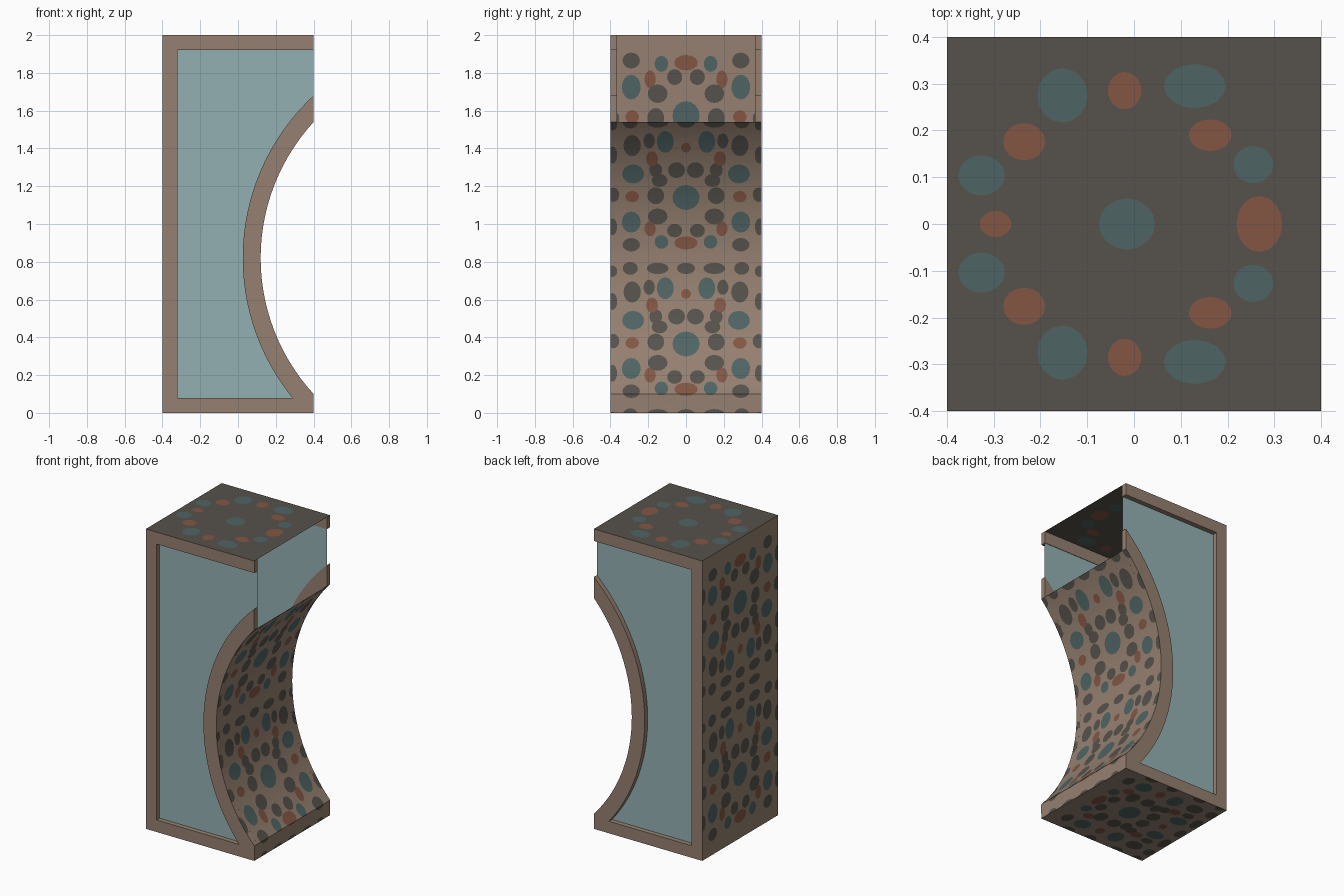
import bpy, bmesh, math
from mathutils import Vector
from mathutils.geometry import delaunay_2d_cdt

if "Cube" in bpy.data.objects:
    bpy.data.objects.remove(bpy.data.objects["Cube"])


def srgb(r, g, b):
    f = lambda c: c / 12.92 if c <= 0.04045 else ((c + 0.055) / 1.055) ** 2.4
    return (f(r / 255), f(g / 255), f(b / 255), 1)


def material(name, col):
    m = bpy.data.materials.new(name)
    m.diffuse_color = srgb(*col)
    m.use_nodes = True
    m.node_tree.nodes["Principled BSDF"].inputs["Base Color"].default_value = m.diffuse_color
    return m


BROWN = material("warm brown", (149, 128, 112))
DARK = material("dark grey", (86, 82, 76))
TEAL = material("muted teal", (79, 100, 100))
RED = material("rust red", (131, 86, 67))
GLASS = material("pale blue panel", (148, 176, 179))
MATS = [BROWN, DARK, TEAL, RED]
D, T, R = 1, 2, 3

H, DEPTH, RIM = 0.4, 0.035, 0.08


def outer_x(z):  # concave right side
    if z <= 0.1 or z >= 1.54:
        return 0.4
    return 1.185 - math.sqrt(1.065 ** 2 - (z - 0.82) ** 2)


def inner_x(z):  # inner edge of the rim along the curve
    return 1.199 - math.sqrt(1.174 ** 2 - (z - 0.82) ** 2)


def steps(a, b, n):
    return [a + (b - a) * i / n for i in range(n + 1)]


def finish(name, bm, mats, smooth=False):
    me = bpy.data.meshes.new(name)
    bm.to_mesh(me)
    bm.free()
    for m in mats:
        me.materials.append(m)
    ob = bpy.data.objects.new(name, me)
    bpy.context.collection.objects.link(ob)
    if smooth:
        bpy.ops.object.select_all(action='DESELECT')
        ob.select_set(True)
        bpy.context.view_layer.objects.active = ob
        bpy.ops.object.shade_smooth_by_angle(angle=math.radians(25))
    return ob


# One repeat of the pebble pattern: kind, u, v, radius u, radius v
TILE = [
    (R, 0, .125, .062, .035), (T, .13, .13, .036, .036), (D, .29, .115, .046, .036),
    (D, .06, .19, .04, .036), (R, .19, .20, .03, .04), (D, .39, .21, .025, .045),
    (T, .29, .235, .05, .056), (D, .15, .265, .052, .042), (T, 0, .365, .072, .066),
    (R, .285, .37, .036, .03), (D, .16, .375, .045, .045), (D, .385, .38, .032, .038),
    (D, .14, .455, .042, .034), (T, .28, .49, .058, .05), (D, .05, .51, .045, .042),
    (D, .16, .51, .034, .038), (R, .18, .57, .032, .04), (D, .39, .59, .026, .045),
    (D, .285, .64, .046, .056), (T, .11, .66, .045, .058), (R, 0, .63, .026, .026),
    (D, .195, .665, .03, .04), (D, 0, .765, .048, .03), (D, .15, .765, .058, .03),
    (D, .295, .765, .04, .034), (D, .39, .75, .026, .03),
]
TOP = [
    (T, 0, -.015, .055, .06), (R, 0, .268, .06, .049), (R, 0, -.296, .028, .034),
    (T, .127, .255, .04, .043), (T, .104, -.326, .043, .05), (R, .19, .163, .034, .046),
    (R, .176, -.235, .04, .045), (T, .295, .13, .047, .066), (T, .275, -.153, .058, .054),
    (R, .285, -.02, .04, .036),
]


def mirrored(spots, scale=1, shift=0, flip=1):
    out = []
    for k, u, v, a, b in spots:
        for s in ((1, -1) if u else (1,)):
            out.append((k, u * s, shift + flip * v * scale, a, b * scale))
    return out


def spotted(name, spots, v0, v1, place, outward, base=0, rows=(), smooth=False):
    """Sheet with pebble shapes cut into it; place(u, v) gives the 3D point."""
    pts, edges = [], []
    for v in sorted({v0, v1, *rows}):
        pts += [Vector((-H, v)), Vector((H, v))]
        edges.append((len(pts) - 2, len(pts) - 1))
    spots = [s for s in spots if v0 < s[2] + s[4] and s[2] - s[4] < v1]
    for k, u, v, a, b in spots:
        n0, n = len(pts), 16
        for i in range(n):
            t = math.tau * i / n
            pts.append(Vector((min(H, max(-H, u + a * math.cos(t))),
                               min(v1, max(v0, v + b * math.sin(t))))))
        edges += [(n0 + i, n0 + (i + 1) % n) for i in range(n)]
    co, _, faces, *_ = delaunay_2d_cdt(pts, edges, [], 0, 1e-5)
    bm = bmesh.new()
    vs = [bm.verts.new(place(c.x, c.y)) for c in co]
    for f in faces:
        c = sum((co[i] for i in f), Vector((0, 0))) / len(f)
        try:
            face = bm.faces.new([vs[i] for i in f])
        except ValueError:
            continue
        face.material_index = base
        for k, u, v, a, b in spots:
            if ((c.x - u) / a) ** 2 + ((c.y - v) / b) ** 2 < 1:
                face.material_index = k
    bm.normal_update()
    total = sum((f.normal * f.calc_area() for f in bm.faces), Vector())
    if total.dot(Vector(outward)) < 0:
        bmesh.ops.reverse_faces(bm, faces=bm.faces[:])
    return finish(name, bm, MATS, smooth)


# Outer shell sheets
P = 0.775
curve_spots = sum((mirrored(TILE, shift=k * P) for k in (-1, 0, 1)), [])
spotted("curved_side", curve_spots, 0, 1.54, lambda u, v: (outer_x(v), u, v),
        (1, 0, 0), rows=steps(0.1, 1.54, 40), smooth=True)
side_spots = mirrored(TILE, 1.17, 2, -1) + mirrored(TILE, 1.17) + mirrored([TILE[-3], TILE[-4]], 1, .24)
spotted("flat_side", side_spots, 0, 2, lambda u, v: (-H, u, v), (-1, 0, 0))
spotted("base", mirrored(TILE), 0, 0.8, lambda u, v: (H - v, u, 0), (0, 0, -1))
spotted("top", mirrored(TOP), -H, H, lambda u, v: (v, u, 2), (0, 0, 1), base=1)

# Front and back rims with recessed panels
inner = [(H, 2 - RIM), (-H + RIM, 2 - RIM), (-H + RIM, RIM)]
inner += [(inner_x(z), z) for z in steps(RIM, 1.68, 40)]
outer = [(outer_x(z), z) for z in steps(1.54, 0.1, 40)] + [(H, 0), (-H, 0), (-H, 2), (H, 2)]
loop = inner + outer
for label, s in (("front", -1), ("back", 1)):
    bm = bmesh.new()
    a = [bm.verts.new((x, s * H, z)) for x, z in loop]
    b = [bm.verts.new((x, s * (H - DEPTH), z)) for x, z in loop]
    bm.faces.new(a)
    bm.faces.new(b[::-1])
    n = len(loop)
    # the outer edge is already covered by the shell sheets
    for i in list(range(len(inner))) + [n - 1]:
        j = (i + 1) % n
        bm.faces.new((a[j], a[i], b[i], b[j]))
    bm.normal_update()
    if bm.faces[:][0].normal.y * s < 0:
        bmesh.ops.reverse_faces(bm, faces=bm.faces[:])
    finish(label + "_rim", bm, [BROWN], True)

    bm = bmesh.new()
    f = bm.faces.new([bm.verts.new((x, s * (H - DEPTH + 0.003), z)) for x, z in inner])
    f.normal_update()
    if f.normal.y * s < 0:
        f.normal_flip()
    finish(label + "_panel", bm, [GLASS])
